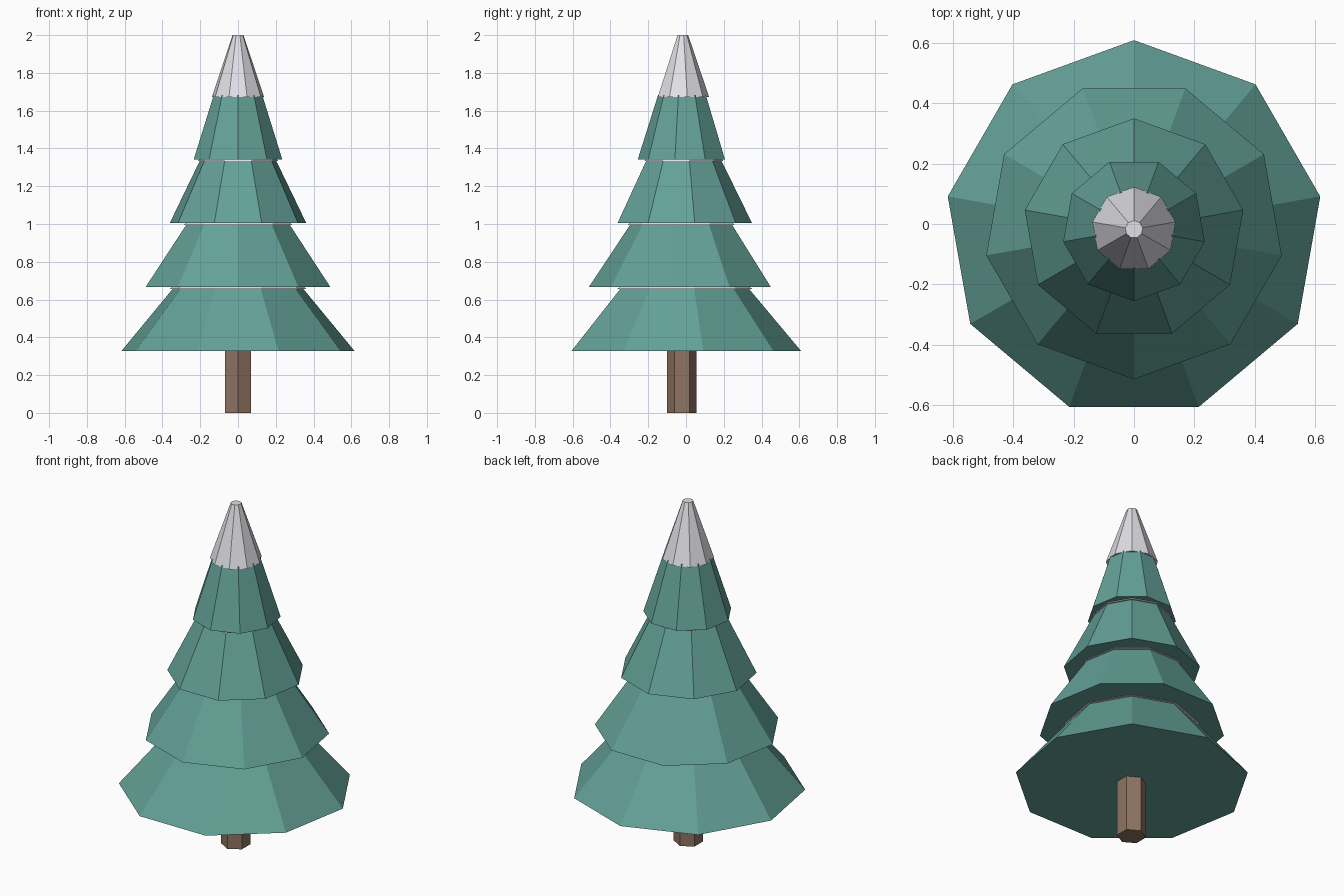
import bpy, math

if "Cube" in bpy.data.objects:
    bpy.data.objects.remove(bpy.data.objects["Cube"])

CY = -0.0175  # trunk axis sits slightly in front of the origin


def material(name, rgb):
    m = bpy.data.materials.new(name)
    m.diffuse_color = (*rgb, 1.0)
    m.use_nodes = True
    m.node_tree.nodes["Principled BSDF"].inputs["Base Color"].default_value = m.diffuse_color
    return m


GREEN = material("pine green", (0.125, 0.355, 0.31))
SNOW = material("snow white", (0.78, 0.78, 0.83))
BARK = material("bark brown", (0.275, 0.175, 0.12))


def frustum(name, sides, r0, r1, z0, z1, start_deg, mat, cy=CY):
    """Flat-sided closed cone section with its first corner at start_deg."""
    verts = []
    for r, z in ((r0, z0), (r1, z1)):
        for i in range(sides):
            a = math.radians(start_deg) + 2 * math.pi * i / sides
            verts.append((r * math.cos(a), cy + r * math.sin(a), z))
    faces = [(i, (i + 1) % sides, sides + (i + 1) % sides, sides + i)
             for i in range(sides)]
    faces.append(tuple(reversed(range(sides))))
    faces.append(tuple(range(sides, 2 * sides)))
    me = bpy.data.meshes.new(name)
    me.from_pydata(verts, [], faces)
    me.materials.append(mat)
    ob = bpy.data.objects.new(name, me)
    bpy.context.collection.objects.link(ob)
    return ob


# Six-sided trunk
frustum("trunk", 6, 0.078, 0.078, 0.0, 0.36, 90, BARK, -0.0215)

# Four branch tiers, alternately turned, each with a snow layer on top
for i in range(4):
    z = 0.328 + 0.338 * i
    turn = 90 if i % 2 == 0 else -90
    top = 0.34 - 0.07 * i
    frustum(f"branch_tier_{i + 1}", 9, 0.6264 - 0.1295 * i, top,
            z, z + 0.342, turn, GREEN)
    if i < 3:
        # only the rim of these layers shows below the next tier
        frustum(f"snow_layer_{i + 1}", 9, 0.367 - 0.0755 * i, 0.25 - 0.05 * i,
                z + 0.329, z + 0.42, turn, SNOW)

# Snowy tip
frustum("snow_tip", 9, 0.14, 0.029, 1.672, 2.0, 90, SNOW)
